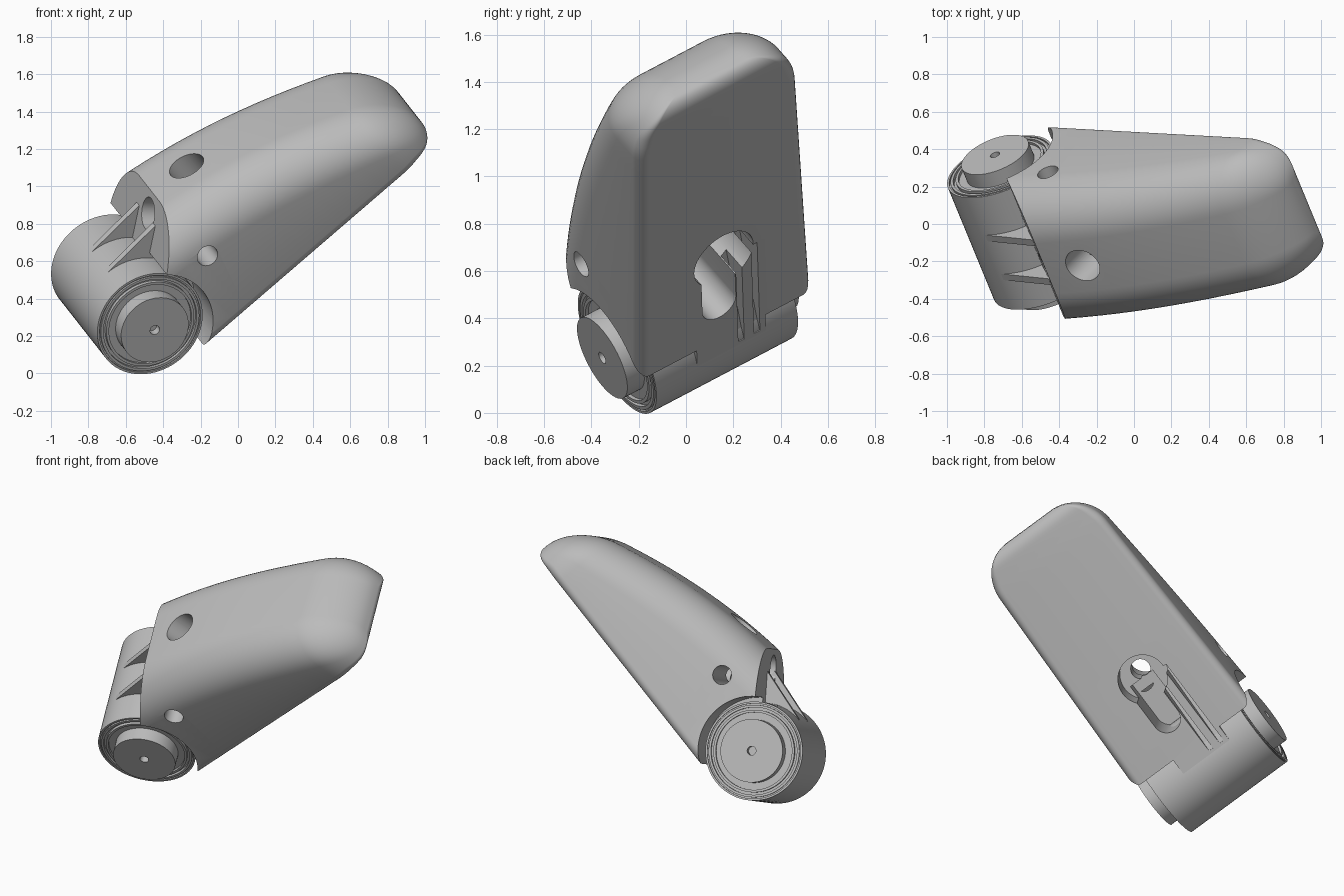
import bpy, bmesh, math
from mathutils import Matrix, Vector

cube = bpy.data.objects.get("Cube")
if cube:
    bpy.data.objects.remove(cube, do_unlink=True)

# Part frame: x runs along the body, y along the hinge pin, z through the thickness
along = Vector((0.767, -0.021, 0.6415)).normalized()
pin = Vector((-0.344, 0.831, 0.436))
pin = (pin - along * pin.dot(along)).normalized()
up = along.cross(pin)
PLACE = Matrix((along, pin, up)).transposed().to_4x4()
PLACE.translation = (-0.594, 0.008, 0.423)

grey = bpy.data.materials.new("plain grey")
grey.use_nodes = True
grey.diffuse_color = (0.5, 0.5, 0.5, 1)
grey.node_tree.nodes["Principled BSDF"].inputs["Base Color"].default_value = (0.5, 0.5, 0.5, 1)

STOP = math.radians(43)      # angle of the stop face around the pin
BOTTOM = -0.297


def finish(name, bm):
    bmesh.ops.recalc_face_normals(bm, faces=bm.faces)
    mesh = bpy.data.meshes.new(name)
    bm.to_mesh(mesh)
    bm.free()
    mesh.materials.append(grey)
    obj = bpy.data.objects.new(name, mesh)
    bpy.context.collection.objects.link(obj)
    obj.matrix_world = PLACE
    return obj


def smooth(obj):
    bpy.ops.object.select_all(action='DESELECT')
    obj.select_set(True)
    bpy.context.view_layer.objects.active = obj
    bpy.ops.object.shade_smooth_by_angle(angle=math.radians(30))


def loft(name, rings):
    bm = bmesh.new()
    rows = [[bm.verts.new(p) for p in ring] for ring in rings]
    n = len(rows[0])
    for a, b in zip(rows, rows[1:]):
        for i in range(n):
            j = (i + 1) % n
            bm.faces.new((a[i], a[j], b[j], b[i]))
    bm.faces.new(rows[0])
    bm.faces.new(rows[-1])
    return finish(name, bm)


def prism(name, outline, y0, y1):
    return loft(name, [[(x, y, z) for x, z in outline] for y in (y0, y1)])


def rod(name, start, end, radius, sides=48):
    start, end = Vector(start), Vector(end)
    turn = (end - start).to_track_quat('Z', 'Y')
    circle = [turn @ Vector((radius * math.cos(2 * math.pi * i / sides),
                             radius * math.sin(2 * math.pi * i / sides), 0))
              for i in range(sides)]
    return loft(name, [[p + c for c in circle] for p in (start, end)])


def lathe(name, profile, steps=72):
    bm = bmesh.new()
    verts = [bm.verts.new((r, y, 0)) for r, y in profile]
    edges = [bm.edges.new(pair) for pair in zip(verts, verts[1:])]
    bmesh.ops.spin(bm, geom=verts + edges, cent=(0, 0, 0), axis=(0, 1, 0),
                   angle=2 * math.pi, steps=steps)
    bmesh.ops.remove_doubles(bm, verts=bm.verts, dist=1e-4)
    return finish(name, bm)


def cut(obj, cutter):
    mod = obj.modifiers.new("cut", 'BOOLEAN')
    mod.operation = 'DIFFERENCE'
    mod.solver = 'EXACT'
    mod.object = cutter
    bpy.context.view_layer.objects.active = obj
    bpy.ops.object.modifier_apply(modifier=mod.name)
    bpy.data.objects.remove(cutter, do_unlink=True)


# Body: rounded section lofted toward a blunt rounded tip
def section(x):
    s = min(max((x - 1.55) / 0.25, 0), 1)
    drop = 1 - math.sqrt(1 - s * s)
    t = x - 0.4
    top = 0.437 - 0.126 * t - 0.143 * t * abs(t) - 0.2 * drop
    half = 0.447 - 0.026 * x - 0.22 * drop
    lift = min(max((x - 1.72) / 0.08, 0), 1)
    base = BOTTOM + 0.05 * (1 - math.sqrt(1 - lift * lift))
    height = 0.8 * (top - base)
    tall = height / (1 + (height / 0.27) ** 3) ** (1 / 3)
    wide = half - 0.16
    small = min(0.05, 0.4 * (top - base - tall), 0.5 * half)
    ring = []
    for quarter, (sy, z, ry, rz, n) in enumerate((
            (1, top - tall, wide, tall, 14), (-1, top - tall, wide, tall, 14),
            (-1, base + small, small, small, 6), (1, base + small, small, small, 6))):
        for i in range(n + 1):
            a = (quarter + i / n) * math.pi / 2
            ring.append((x, sy * (half - ry) + ry * math.cos(a), z + rz * math.sin(a)))
    return ring


stations = [-0.1 + 1.65 * i / 18 for i in range(19)]
stations += [1.55 + 0.25 * math.sin(math.pi / 2 * i / 16) for i in range(1, 17)]
body = loft("body_shell", [section(x) for x in stations])

# Sloped stop face above the hinge
cut(body, prism("stop_cutter", [(0, 0), (1.2 * math.cos(STOP), 1.2 * math.sin(STOP)),
                                (-1, 1.2), (-1, -1), (0, -1)], -1, 1))

# Round clearance at each side of the hinge, leaving a central link
arc = [(0.33 * math.cos(a), 0.33 * math.sin(a))
       for a in [STOP + 0.02 - (STOP + 1.6) * i / 32 for i in range(33)]]
for inner, outer in ((-0.15, -0.7), (0.2, 0.7)):
    cut(body, prism("side_cutter", arc + [(-0.3, -0.33), (-0.3, 0.3)], inner, outer))

# Screw holes, bottom pocket, slot and cord channel
cut(body, rod("cross_hole", (0.472, -1, 0.147), (0.472, 1, 0.147), 0.058))
cut(body, rod("screw_hole", (0.69, 0, -1), (0.69, 0, 1), 0.06))
cut(body, rod("top_counterbore", (0.69, 0, 0.05), (0.69, 0, 1), 0.097))
cut(body, rod("pocket", (0.65, 0, -1), (0.65, 0, -0.1), 0.15))
slot = []
for i in range(25):
    a = math.pi / 2 + math.pi * i / 24
    slot.append((0.37 + 0.085 * math.cos(a), -0.03 + 0.085 * math.sin(a)))
slot += [(0.64, -0.115), (0.64, 0.055)]
cut(body, loft("slot", [[(x, y, z) for x, y in slot] for z in (-0.6, 0.02)]))
for y in (0.06, 0.14):
    cut(body, prism("groove", [(0.06, -0.5), (0.64, -0.5), (0.64, -0.15), (0.06, -0.29)], y, y + 0.03))
cut(body, rod("cord_channel", (0.30, -0.05, 0.42), (0.62, -0.05, 0.07), 0.088))
smooth(body)

# Hinge barrel with ringed ends
end = [(0, 0.35), (0.235, 0.35), (0.235, 0.365), (0.25, 0.365), (0.25, 0.345),
       (0.265, 0.345), (0.265, 0.362), (0.28, 0.362), (0.28, 0.35),
       (0.288, 0.35), (0.288, 0.36), (0.3, 0.36)]
barrel = lathe("hinge_barrel", end + [(r, -y) for r, y in reversed(end)])
smooth(barrel)

# Pin caps with a small centre hole
for side, label in ((-1, "front"), (1, "back")):
    cap = lathe(label + "_pin_cap", [(r, side * y) for r, y in (
        (0, 0.39), (0.027, 0.39), (0.027, 0.436), (0.192, 0.436), (0.192, 0.34), (0, 0.34))])
    smooth(cap)

# Two ribs running from the barrel to the stop face
for inner, outer, label in ((-0.17, -0.13, "front"), (0.08, 0.12, "back")):
    rib = prism(label + "_cord_rib", [(-0.04, 0.296), (0.37, 0.335), (0.32, 0.1), (-0.04, 0.1)],
                inner, outer)
    smooth(rib)
